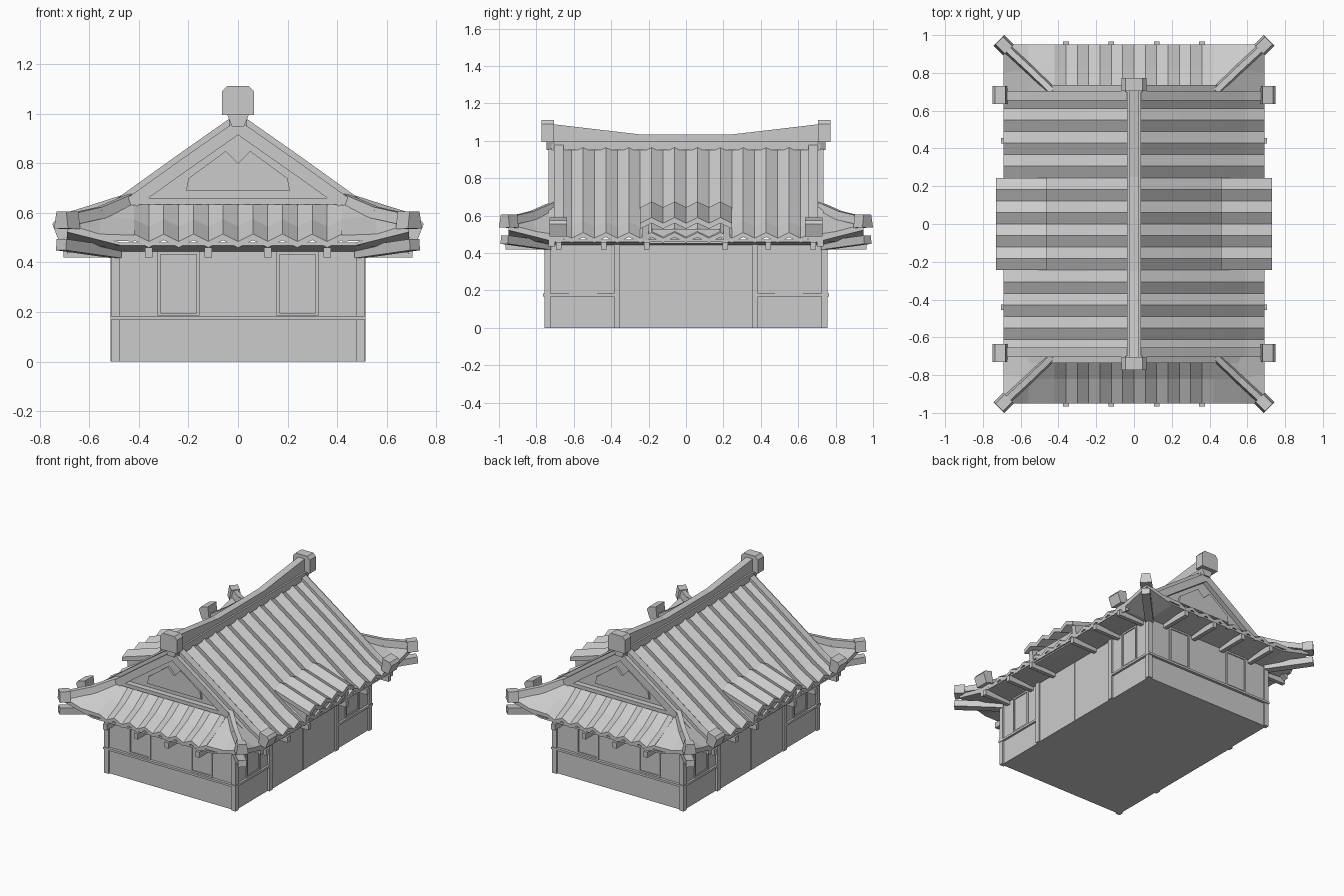
import bpy, bmesh
from mathutils import Vector

if "Cube" in bpy.data.objects:
    bpy.data.objects.remove(bpy.data.objects["Cube"])

grey = bpy.data.materials.new("plain grey")
grey.use_nodes = True
grey.diffuse_color = (0.6, 0.6, 0.6, 1)
grey.node_tree.nodes["Principled BSDF"].inputs["Base Color"].default_value = (0.6, 0.6, 0.6, 1)


# Helpers: every solid is a (vertices, faces) pair
def slab(rows, t):
    """Closed sheet of thickness t below a grid of points."""
    r, c = len(rows), len(rows[0])
    top = [Vector(p) for row in rows for p in row]
    n = len(top)
    verts = top + [p - Vector((0, 0, t)) for p in top]
    faces = []
    for i in range(r - 1):
        for j in range(c - 1):
            q = [i * c + j, i * c + j + 1, (i + 1) * c + j + 1, (i + 1) * c + j]
            faces += [q, [k + n for k in reversed(q)]]
    rim = list(range(c)) + [i * c + c - 1 for i in range(1, r)]
    rim += [(r - 1) * c + j for j in range(c - 2, -1, -1)] + [i * c for i in range(r - 2, 0, -1)]
    for a, b in zip(rim, rim[1:] + rim[:1]):
        faces.append([a, b, b + n, a + n])
    return verts, faces


def prism(pts, axis, lo, hi):
    """Outline extruded along an axis; (u, z) outline for x or y."""
    n = len(pts)
    verts = []
    for d in (lo, hi):
        verts += [Vector((d, u, z)) if axis == "x" else Vector((u, d, z)) for u, z in pts]
    faces = [list(range(n)), list(range(2 * n - 1, n - 1, -1))]
    faces += [[i, (i + 1) % n, (i + 1) % n + n, i + n] for i in range(n)]
    return verts, faces


def box(x0, x1, y0, y1, z0, z1):
    return prism([(x0, z0), (x1, z0), (x1, z1), (x0, z1)], "y", y0, y1)


def beam(p, q, w, h, taper=1.0):
    """Bar from p to q; taper narrows its upper side."""
    p, q = Vector(p), Vector(q)
    d = (q - p).normalized()
    s = d.cross(Vector((0, 0, 1))).normalized()
    u = s.cross(d)
    verts = [e + s * a * w / 2 * (taper if b > 0 else 1) + u * b * h / 2
             for e in (p, q) for a, b in ((-1, -1), (1, -1), (1, 1), (-1, 1))]
    return verts, [[0, 1, 2, 3], [7, 6, 5, 4]] + [[i, (i + 1) % 4, (i + 1) % 4 + 4, i + 4] for i in range(4)]


def part(name, solids, mx=True, my=True):
    """One object from solids, repeated across x and y."""
    bm = bmesh.new()
    for verts, faces in solids:
        for sx in ((1, -1) if mx else (1,)):
            for sy in ((1, -1) if my else (1,)):
                vs = [bm.verts.new((v.x * sx, v.y * sy, v.z)) for v in verts]
                for f in faces:
                    bm.faces.new([vs[i] for i in f])
    bmesh.ops.recalc_face_normals(bm, faces=bm.faces)
    me = bpy.data.meshes.new(name)
    bm.to_mesh(me)
    bm.free()
    me.materials.append(grey)
    ob = bpy.data.objects.new(name, me)
    bpy.context.collection.objects.link(ob)
    return ob


def frame(u0, u1, z0, z1, wall, axis, t=0.012):
    """Four thin strips standing on a wall."""
    out = []
    for a, b, c, d in ((u0, u0 + t, z0, z1), (u1 - t, u1, z0, z1),
                       (u0 + t, u1 - t, z0, z0 + t), (u0 + t, u1 - t, z1 - t, z1)):
        out.append(prism([(a, c), (b, c), (b, d), (a, d)], axis, wall, wall + 0.008))
    return out


# Walls
part("wall_body", [box(-0.5, 0.5, -0.745, 0.745, 0, 0.45)], False, False)
part("corner_post", [box(0.478, 0.512, 0.725, 0.757, 0, 0.45)])
part("wall_ledge", [box(-0.512, 0.512, 0.74, 0.764, 0.168, 0.183)], False)
part("side_ledge", [box(0.495, 0.515, 0.36, 0.764, 0.168, 0.183)])
part("door_post", [box(0.49, 0.515, 0.352, 0.385, 0, 0.45)])
part("door_leaf", [box(0.495, 0.506, 0.004, 0.352, 0, 0.44)])
part("end_window_frame", frame(0.155, 0.325, 0.185, 0.445, 0.744, "y"))
part("side_window_frame", frame(0.475, 0.625, 0.185, 0.445, 0.499, "x"))

# Main roof
slope = [(0, 0.965), (0.25, 0.79), (0.48, 0.625), (0.59, 0.545), (0.69, 0.485)]
STEP, WAVE = 0.0612, 0.03


def wave(i):
    return WAVE * (i % 2)


part("main_roof", [slab([[(x, i * STEP, z - 0.005 + wave(i)) for i in range(-11, 12)]
                         for x, z in slope], 0.025)], True, False)

# Raised roof section over each door
lift = [(0.46, 0.645), (0.6, 0.6), (0.73, 0.56)]
part("door_roof", [slab([[(x, i * STEP, z + wave(i)) for i in range(-4, 5)]
                         for x, z in lift], 0.03)], True, False)
part("door_roof_cheek", [prism([(0.46, 0.63), (0.7, 0.55), (0.69, 0.47), (0.5, 0.5)],
                               "y", 0.2, 0.235)])
part("door_lintel", [prism([(-0.2, 0.45), (0.2, 0.45), (0.18, 0.53), (-0.18, 0.53)],
                           "x", 0.62, 0.68)], True, False)

# End roofs below the gables
skirt = [(0.69, 0.64), (0.82, 0.55), (0.95, 0.49)]
part("end_roof", [slab([[(i * 0.06, y, z - 0.005 + wave(i)) for i in range(-7, 8)]
                        for y, z in skirt], 0.025)], False)

# Upturned corners
peak, tip = (0.42, 0.69, 0.66), (0.69, 0.95, 0.555)
mid = (0.555, 0.82, 0.59)
part("roof_corner", [
    slab([[peak, peak], [(0.42, 0.82, 0.575), mid], [(0.42, 0.95, 0.51), (0.56, 0.95, 0.515)]], 0.025),
    slab([[mid, mid], [(0.56, 0.95, 0.515), tip]], 0.025),
    slab([[peak, peak], [(0.55, 0.67, 0.58), mid], [(0.69, 0.67, 0.495), (0.69, 0.8, 0.515)]], 0.025),
    slab([[mid, mid], [(0.69, 0.8, 0.515), tip]], 0.025)])

# Eave undersides
part("soffit", [
    slab([[(0.49, 0, 0.455), (0.49, 0.73, 0.455)], [(0.69, 0, 0.472), (0.69, 0.7, 0.472)]], 0.012),
    slab([[(0, 0.73, 0.455), (0.49, 0.73, 0.455)], [(0, 0.95, 0.48), (0.47, 0.95, 0.48)]], 0.012),
    slab([[(0.49, 0.73, 0.455), (0.47, 0.95, 0.48)], [(0.69, 0.7, 0.472), (0.69, 0.95, 0.535)]], 0.012)])
part("rafter_end", [box(x - 0.015, x + 0.015, 0.74, 0.965, 0.42, 0.46) for x in (0.12, 0.36)]
     + [box(0.49, 0.705, y - 0.014, y + 0.014, 0.42, 0.46) for y in (0.21, 0.44, 0.68)])


# Gable ends
def band(up, down):
    """Outline following the roof slope between two offsets."""
    return [(x, z + up) for x, z in slope] + [(x, z - down) for x, z in reversed(slope)]


part("gable_wall", [prism([(0, 0.95), (-0.5, 0.6), (0.5, 0.6)], "y", 0.66, 0.695)], False)
part("gable_rib", [prism(band(0.04, 0.02), "y", 0.655, 0.705)])
part("barge_board", [prism(band(0.012, 0.05), "y", 0.7, 0.735)])
part("gable_rib_cap", [prism([(0.67, 0.505), (0.725, 0.49), (0.75, 0.555), (0.735, 0.575), (0.68, 0.59)],
                             "y", 0.635, 0.73)])
part("gable_panel", [prism([(-0.21, 0.69), (0.21, 0.69), (0.2, 0.74), (0.05, 0.85), (0, 0.8),
                            (-0.05, 0.85), (-0.2, 0.74)], "y", 0.69, 0.71)], False)
part("gable_sill", [box(-0.42, 0.42, 0.69, 0.735, 0.635, 0.66)], False)

# Ridge with raised ends
part("ridge_base", [box(-0.037, 0.037, -0.72, 0.72, 0.95, 1.0)], False, False)
part("ridge", [prism([(-0.72, 0.99), (0.72, 0.99), (0.72, 1.09), (0.25, 1.035), (-0.25, 1.035),
                      (-0.72, 1.09)], "x", -0.025, 0.025)], False, False)
part("ridge_cap", [prism([(-0.065, 0.995), (0.065, 0.995), (0.065, 1.09), (0.045, 1.112),
                          (-0.045, 1.112), (-0.065, 1.09)], "y", 0.705, 0.772)], False)
part("ridge_bracket", [prism([(-0.025, 0.95), (0.025, 0.95), (0.045, 1.0), (-0.045, 1.0)],
                             "y", 0.7, 0.745)], False)

# Hip ribs, their caps and the corner beams
part("hip_rib", [beam((0.43, 0.7, 0.655), (0.56, 0.825, 0.6), 0.05, 0.045, 0.6),
                 beam((0.555, 0.82, 0.602), (0.69, 0.945, 0.572), 0.05, 0.045, 0.6)])
part("hip_cap", [beam((0.665, 0.922, 0.57), (0.714, 0.971, 0.572), 0.08, 0.07, 0.7)])
part("corner_beam", [beam((0.49, 0.74, 0.44), (0.714, 0.971, 0.472), 0.055, 0.045)])
